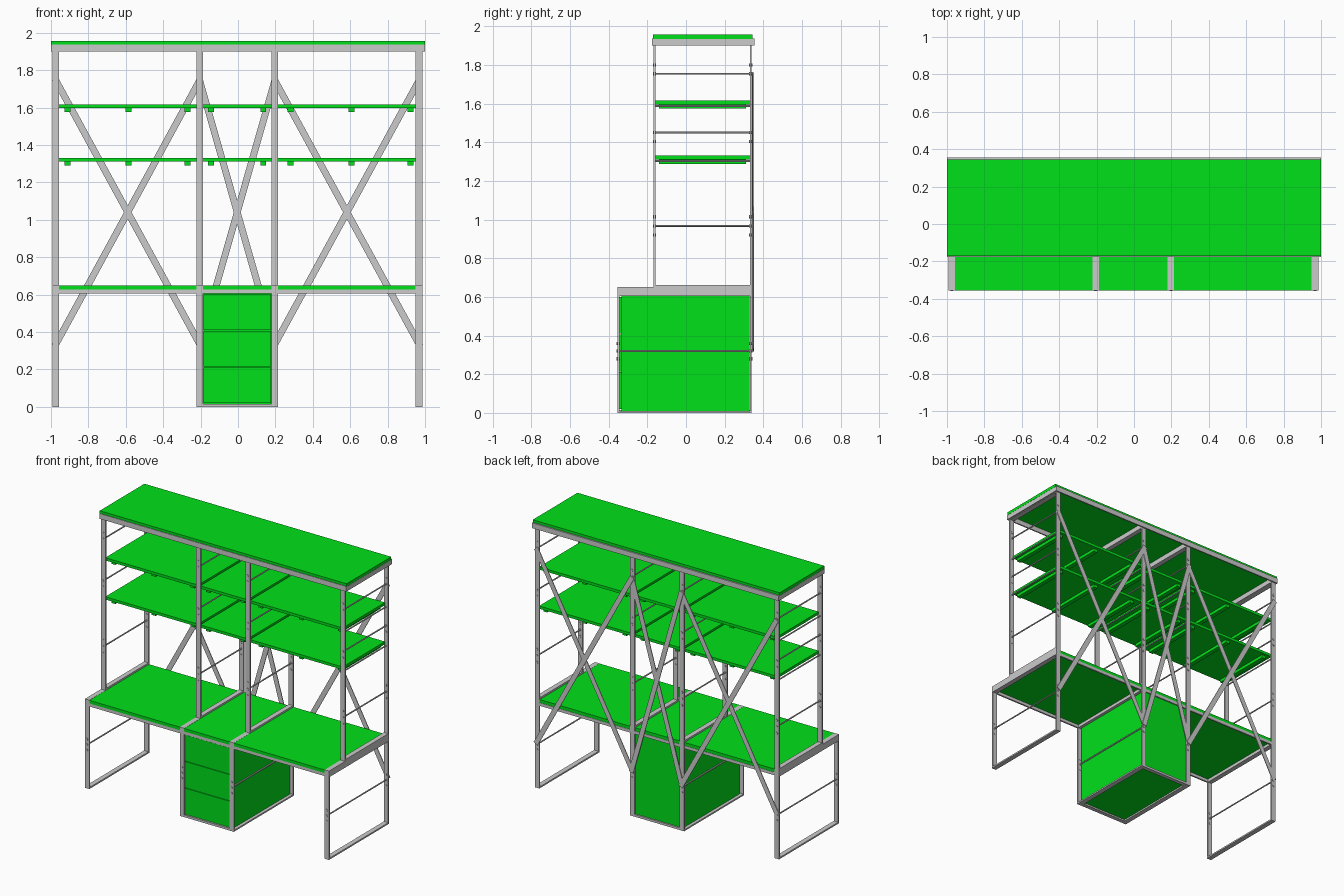
import bpy, math
from mathutils import Vector

if "Cube" in bpy.data.objects:
    bpy.data.objects.remove(bpy.data.objects["Cube"])

green = bpy.data.materials.new("green_board")
green.diffuse_color = (0.0, 0.75, 0.01, 1)
green.use_nodes = True
green.node_tree.nodes["Principled BSDF"].inputs["Base Color"].default_value = green.diffuse_color


def box(name, x, y, z, mat=None):
    """Box from (min, max) ranges."""
    bpy.ops.mesh.primitive_cube_add(size=1, location=[(a + b) / 2 for a, b in (x, y, z)])
    o = bpy.context.object
    o.name = name
    o.scale = [b - a for a, b in (x, y, z)]
    bpy.ops.object.transform_apply(location=False, rotation=False, scale=True)
    if mat:
        o.data.materials.append(mat)
    return o


def rod(name, x, y, z, r=0.005):
    """Round bar along y."""
    bpy.ops.mesh.primitive_cylinder_add(vertices=10, radius=r, depth=y[1] - y[0],
                                        location=(x, sum(y) / 2, z),
                                        rotation=(math.pi / 2, 0, 0))
    o = bpy.context.object
    o.name = name
    bpy.ops.object.shade_smooth_by_angle()


def brace(name, a, b, y, width=0.036, thick=0.005):
    """Flat strap in the back plane from (x, z) point a to b."""
    d = Vector(b) - Vector(a)
    o = box(name, (-d.length / 2 - 0.01, d.length / 2 + 0.01),
            (-thick / 2, thick / 2), (-width / 2, width / 2))
    o.rotation_euler = (0, -math.atan2(d.y, d.x), 0)
    o.location = ((a[0] + b[0]) / 2, y, (a[1] + b[1]) / 2)


POSTS = (-0.974, -0.205, 0.197, 0.968)
HW = 0.018                      # half width of flat posts
FRONT, MID, BACK = -0.355, -0.168, 0.34

# Upright frames at each post line
for i, x in enumerate(POSTS):
    w = (x - HW, x + HW)
    box(f"lower_front_post_{i}", w, (FRONT, FRONT + 0.01), (0, 0.605))
    box(f"back_post_{i}", w, (BACK - 0.01, BACK), (0, 1.9))
    box(f"floor_strip_{i}", w, (FRONT, BACK), (0, 0.011))
    box(f"desk_side_rail_{i}", w, (FRONT, BACK), (0.605, 0.651))
    box(f"upper_foot_strip_{i}", w, (MID, BACK - 0.01), (0.651, 0.663))
    box(f"upper_front_post_{i}", w, (MID, MID + 0.01), (0.651, 1.9))
    box(f"top_cross_rail_{i}", w, (MID, BACK), (1.9, 1.935))

    # Tie rods and shelf support rods
    rod(f"lower_tie_rod_{i}", x, (FRONT, BACK), 0.32)
    for z in (0.968, 1.303, 1.45, 1.588, 1.755):
        rod(f"upper_tie_rod_{i}", x, (MID, BACK), z)

    # Bolt heads on the post faces
    for z in (0.28, 0.32, 0.36):
        rod(f"lower_front_bolt_{i}", x, (FRONT - 0.004, FRONT + 0.013), z, 0.008)
        rod(f"lower_back_bolt_{i}", x, (BACK - 0.014, BACK + 0.004), z, 0.008)
    for z in (0.92, 0.968, 1.015, 1.405, 1.45, 1.755, 1.80):
        rod(f"upper_front_bolt_{i}", x, (MID - 0.004, MID + 0.013), z, 0.008)
        rod(f"upper_back_bolt_{i}", x, (BACK - 0.014, BACK + 0.004), z, 0.008)

# Bays between the posts
for i, cleats in enumerate(((-0.912, -0.585, -0.27), (-0.145, 0.135), (0.28, 0.607, 0.923))):
    a, b = POSTS[i], POSTS[i + 1]
    inner = (a + HW, b - HW)

    # Desk top with its front and back rails
    box(f"desk_top_{i}", inner, (FRONT, BACK - 0.004), (0.627, 0.65), green)
    box(f"desk_front_rail_{i}", inner, (FRONT, FRONT + 0.012), (0.605, 0.627))
    box(f"desk_back_rail_{i}", inner, (BACK - 0.014, BACK - 0.002), (0.605, 0.627))

    # Shelves and the cleats beneath
    for z in (1.311, 1.597):
        box(f"shelf_{i}", (a + 0.009, b - 0.009), (MID + 0.01, BACK - 0.01),
            (z, z + 0.02), green)
        for c in cleats:
            box(f"shelf_cleat_{i}", (c - 0.016, c + 0.016), (-0.14, 0.31),
                (z - 0.022, z), green)

    # Crossed straps at the back
    brace(f"brace_rising_{i}", (a, 0.335), (b, 1.745), 0.3435)
    brace(f"brace_falling_{i}", (a, 1.745), (b, 0.335), 0.3495)

    # Top board
    box(f"top_board_{i}", (-1 if i == 0 else a, 1 if i == 2 else b),
        (-0.172, 0.345), (1.935, 1.957), green)

# Top frame perimeter
box("top_front_rail", (-1, 1), (-0.176, -0.166), (1.9, 1.938))
box("top_back_rail", (-1, 1), (0.345, 0.355), (1.9, 1.938))
for s in (-1, 1):
    ends = sorted((s, s * 0.99))
    box("top_end_rail", ends, (-0.176, 0.355), (1.9, 1.934))

# Drawer cabinet in the centre bay
cab = (POSTS[1] + HW, POSTS[2] - HW)
box("cabinet_body", (POSTS[1] + 0.004, POSTS[2] - 0.004), (FRONT + 0.022, BACK - 0.011),
    (0.011, 0.605), green)
for k in range(3):
    z0 = 0.02 + k * 0.195
    box(f"drawer_front_{k}", (cab[0] + 0.002, cab[1] - 0.002), (FRONT + 0.006, FRONT + 0.022),
        (z0, z0 + 0.191), green)
box("cabinet_front_plinth", cab, (FRONT, FRONT + 0.03), (0, 0.016))
box("cabinet_back_plinth", cab, (BACK - 0.03, BACK), (0, 0.016))
